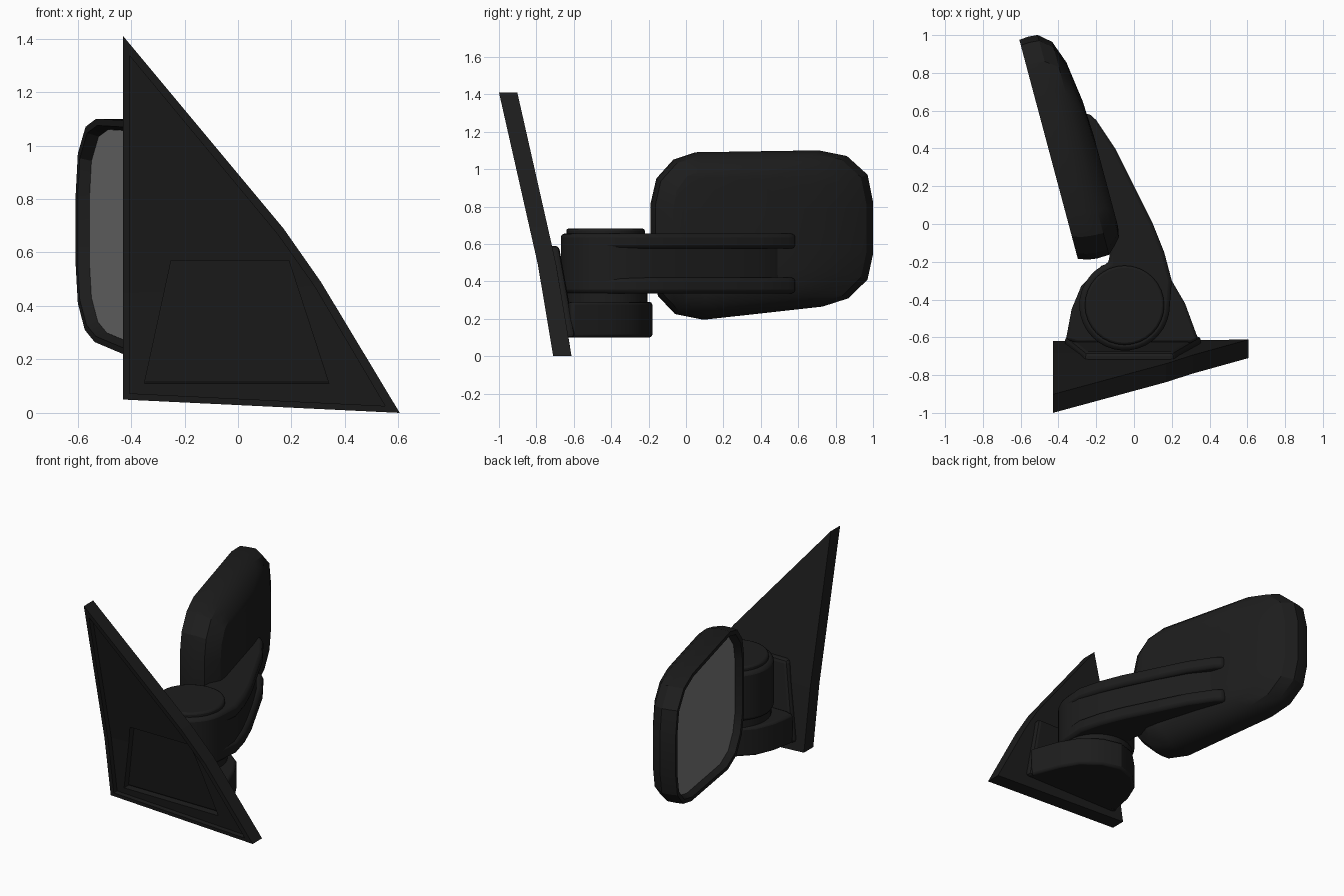
import bpy, bmesh, math
from mathutils import Vector

if "Cube" in bpy.data.objects:
    bpy.data.objects.remove(bpy.data.objects["Cube"])

def material(name, v):
    m = bpy.data.materials.new(name)
    m.diffuse_color = (v, v, v, 1)
    m.use_nodes = True
    m.node_tree.nodes["Principled BSDF"].inputs["Base Color"].default_value = m.diffuse_color
    return m

BLACK = material("black_plastic", 0.012)
GLASS = material("mirror_glass", 0.2)

def finish(name, bm, mat=BLACK, bevel=0, angle=30):
    bmesh.ops.recalc_face_normals(bm, faces=bm.faces[:])
    me = bpy.data.meshes.new(name)
    bm.to_mesh(me)
    bm.free()
    me.materials.append(mat)
    ob = bpy.data.objects.new(name, me)
    bpy.context.collection.objects.link(ob)
    if bevel:
        b = ob.modifiers.new("bevel", 'BEVEL')
        b.width, b.segments, b.limit_method = bevel, 2, 'ANGLE'
        b.angle_limit = math.radians(40)
    if angle:
        bpy.ops.object.select_all(action='DESELECT')
        ob.select_set(True)
        bpy.context.view_layer.objects.active = ob
        bpy.ops.object.shade_smooth_by_angle(angle=math.radians(angle))
    return ob

def slab(name, pts, z0, z1, bevel=0.015):
    """Extrude a top-view outline from z0 to z1."""
    bm = bmesh.new()
    lo = [bm.verts.new((x, y, z0)) for x, y in pts]
    hi = [bm.verts.new((x, y, z1)) for x, y in pts]
    bm.faces.new(lo)
    bm.faces.new(hi)
    for i in range(len(pts)):
        j = (i + 1) % len(pts)
        bm.faces.new((lo[i], lo[j], hi[j], hi[i]))
    return finish(name, bm, bevel=bevel)

def lean(z):
    """Front surface of the leaning door plate."""
    return -0.71 - 0.163 * z if z < 0.45 else -0.783 - 0.226 * (z - 0.45)

def leaning(name, pts, faces, off0, off1, bevel=0):
    """Extrude a front-view outline in y, following the plate lean."""
    bm = bmesh.new()
    a = [bm.verts.new((x, lean(z) + off0, z)) for x, z in pts]
    b = [bm.verts.new((x, lean(z) + off1, z)) for x, z in pts]
    for f in faces:
        bm.faces.new([a[i] for i in f])
        bm.faces.new([b[i] for i in f])
    for i in range(len(pts)):
        j = (i + 1) % len(pts)
        bm.faces.new((a[i], a[j], b[j], b[i]))
    return finish(name, bm, bevel=bevel, angle=0)

def subtract(ob, cutter):
    cutter.hide_render = cutter.hide_viewport = True
    m = ob.modifiers.new(cutter.name, 'BOOLEAN')
    m.operation, m.solver, m.object = 'DIFFERENCE', 'EXACT', cutter

def arc(cx, cy, r, a0, a1, n):
    return [(cx + r * math.cos(math.radians(a0 + (a1 - a0) * i / n)),
             cy + r * math.sin(math.radians(a0 + (a1 - a0) * i / n))) for i in range(n + 1)]

# Triangular door plate, hollowed from the front, with a pocket into the pad
TRI = [(0, 1, 2, 5), (5, 2, 3, 4)]
plate = leaning("door_plate", [(-.43, .05), (.605, 0), (.31, .49), (.17, .69),
                               (-.43, 1.41), (-.43, .45)], TRI, 0, 0.098)
hollow = leaning("hollow_cutter", [(-.405, .073), (.55, .026), (.285, .475), (.148, .668),
                                   (-.405, 1.335), (-.405, .45)], TRI, -0.1, 0.035)
pocket = leaning("pocket_cutter", [(-.35, .11), (.34, .11), (.19, .57), (-.25, .57)],
                 [(0, 1, 2, 3)], -0.15, 0.2)
subtract(plate, hollow)
subtract(plate, pocket)

# Mounting pad and foot
leaning("mounting_pad", [(-.37, .1), (.36, .1), (.21, .59), (-.26, .59)],
        [(0, 1, 2, 3)], 0.08, 0.135, bevel=0.02)
slab("foot", [(.3, -.63), (.34, -.61), (.27, -.42), (.2, -.3), (.08, -.21), (-.05, -.18),
              (-.17, -.22), (-.28, -.33), (-.33, -.45), (-.36, -.61), (-.3, -.63)], 0.1, 0.29)

# Pivot
CX, CY = -0.05, -0.43
slab("pivot_neck", arc(CX, CY, .225, 0, 348.75, 31), 0.27, 0.36, 0)
slab("pivot_cap", arc(CX, CY, .21, 0, 348.75, 31), 0.63, 0.682, 0.012)

# Arm: recessed web between two ridges, all wrapping the pivot
hub = arc(CX, CY, .24, 110, 360, 24)
outer = [(.2, -.3), (.16, -.15), (.1, 0), (.0, .2), (-.1, .4), (-.2, .55), (-.245, .59)]
inner = [(-.32, .55), (-.17, 0), (-.13, -.15)]
slab("arm_web", hub + [(.19, -.31), (.14, -.16), (.073, -.01), (-.025, .19), (-.13, .38),
                       (-.21, .48), (-.27, .53)] + inner[1:], 0.34, 0.645)
for name, z0, z1 in (("arm_lower_ridge", .335, .42), ("arm_upper_ridge", .575, .655)):
    slab(name, hub + outer + inner, z0, z1, 0.02)

# Mirror head: rounded outline (y, z) lofted along the mirror normal
OUT = [(-.19, .82), (-.16, .95), (-.07, 1.05), (.05, 1.09), (.7, 1.1), (.85, 1.07),
       (.96, .97), (.99, .82), (.99, .55), (.96, .41), (.86, .31), (.72, .265),
       (.09, .195), (-.06, .225), (-.15, .32), (-.19, .45)]
ORIGIN = Vector((-.607, .975, 0))
ALONG, NORMAL = Vector((.258, -.966, 0)), Vector((.966, .258, 0))

def ring(bm, depth, u0, u1, iz):
    """Outline at a depth, spanning u0..u1 along the head and shrunk by iz in height."""
    out = []
    for y, z in OUT:
        u = u0 + (u1 - u0) * (.99 - y) / 1.18
        zz = .65 + (z - .65) * (1 - iz / .45)
        out.append(bm.verts.new(ORIGIN + ALONG * u + NORMAL * depth + Vector((0, 0, zz))))
    return out

def loft(name, sections, mat):
    bm = bmesh.new()
    rings = [ring(bm, *s) for s in sections]
    for a, b in zip(rings, rings[1:]):
        for i in range(len(OUT)):
            j = (i + 1) % len(OUT)
            bm.faces.new((a[i], a[j], b[j], b[i]))
    bm.faces.new(rings[0])
    bm.faces.new(rings[-1])
    return finish(name, bm, mat, angle=27)

loft("mirror_housing",
     [(.045, .05, 1.15, .04), (0, .03, 1.17, .025), (0, 0, 1.2, 0), (.05, -.004, 1.218, 0),
      (.1, 0, 1.225, 0), (.165, .055, 1.222, .02), (.21, .18, 1.18, .06),
      (.24, .4, 1.145, .1), (.25, .6, 1.09, .14)], BLACK)
loft("mirror_glass", [(.04, .05, 1.15, .04), (.05, .05, 1.15, .04)], GLASS)
